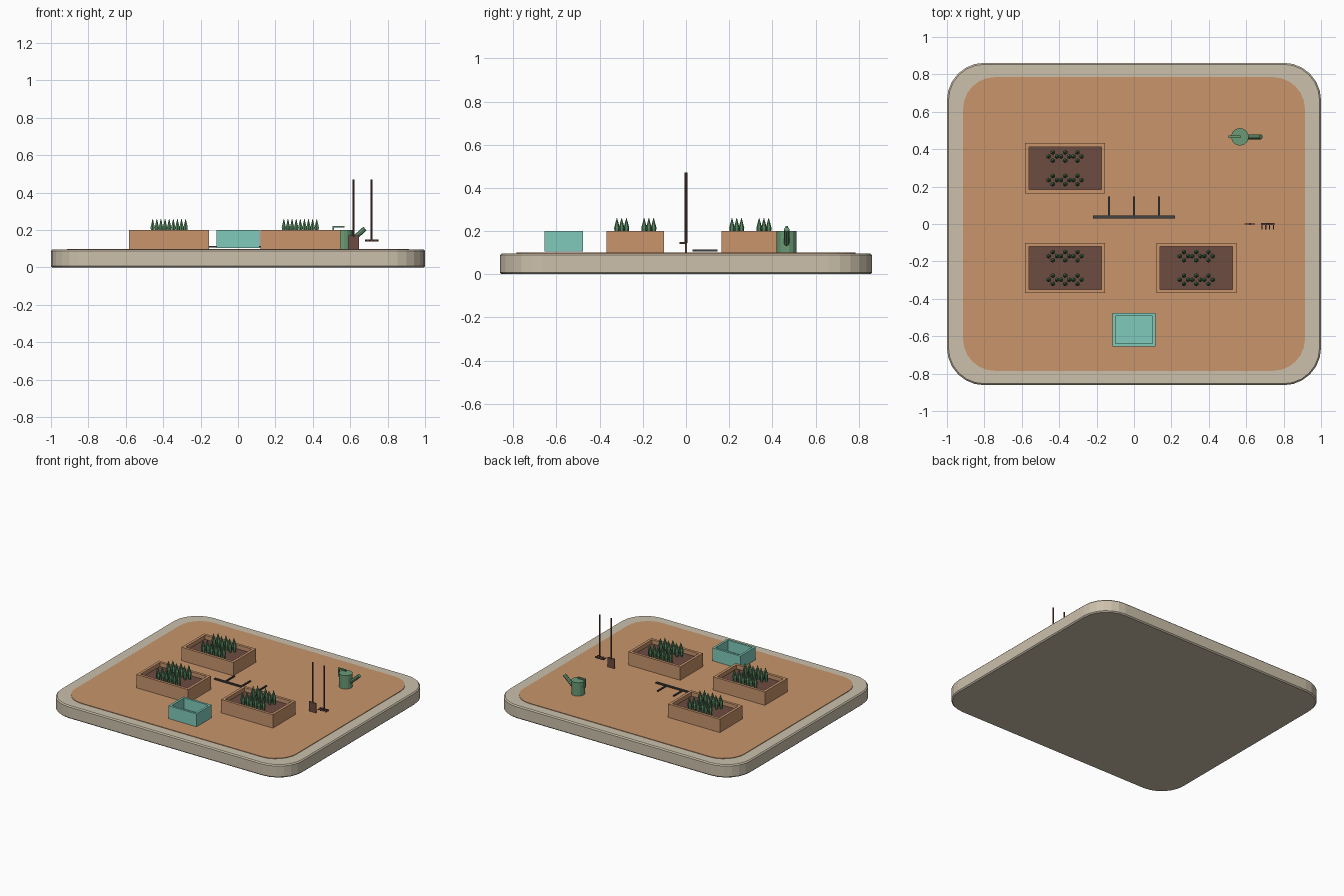
import bpy, bmesh, math
from mathutils import Vector

if "Cube" in bpy.data.objects:
    bpy.data.objects.remove(bpy.data.objects["Cube"])


def material(name, hexcode):
    m = bpy.data.materials.new(name)
    rgb = [int(hexcode[i:i + 2], 16) / 255 for i in (0, 2, 4)]
    m.diffuse_color = [c / 12.92 if c < 0.04045 else ((c + 0.055) / 1.055) ** 2.4 for c in rgb] + [1]
    m.use_nodes = True
    m.node_tree.nodes["Principled BSDF"].inputs["Base Color"].default_value = m.diffuse_color
    return m


STONE = material("stone beige", "CBC0AB")
CLAY = material("clay wood", "C8956C")
SOIL = material("soil brown", "6D4C41")
LEAF = material("leaf green", "588A62")
CAN = material("can green", "6B9B76")
TEAL = material("crate teal", "80CBBB")
HANDLE = material("handle brown", "5D4037")
IRON = material("dark iron", "424242")


def finish(bm, name, mat):
    bmesh.ops.recalc_face_normals(bm, faces=bm.faces)
    me = bpy.data.meshes.new(name)
    bm.to_mesh(me)
    bm.free()
    me.materials.append(mat)
    ob = bpy.data.objects.new(name, me)
    bpy.context.collection.objects.link(ob)
    return ob


def add_box(bm, x0, x1, y0, y1, z0, z1):
    verts = bmesh.ops.create_cube(bm, size=1)["verts"]
    for v in verts:
        v.co = Vector(((x0 + x1) / 2 + v.co.x * (x1 - x0),
                       (y0 + y1) / 2 + v.co.y * (y1 - y0),
                       (z0 + z1) / 2 + v.co.z * (z1 - z0)))


def add_rod(bm, a, b, r, sides=8, r2=None):
    a, b = Vector(a), Vector(b)
    verts = bmesh.ops.create_cone(bm, cap_ends=True, segments=sides, radius1=r,
                                  radius2=r if r2 is None else r2, depth=(b - a).length)["verts"]
    rot = Vector((0, 0, 1)).rotation_difference(b - a).to_matrix()
    for v in verts:
        v.co = rot @ v.co + (a + b) / 2


def rounded_slab(name, mat, hx, hy, r, z0, z1, bevel=0.0):
    bm = bmesh.new()
    pts = []
    for k, (sx, sy) in enumerate([(1, 1), (-1, 1), (-1, -1), (1, -1)]):
        for i in range(7):
            a = math.radians(90 * k + 15 * i)
            pts.append((sx * (hx - r) + r * math.cos(a), sy * (hy - r) + r * math.sin(a), z0))
    face = bm.faces.new([bm.verts.new(p) for p in pts])
    ext = bmesh.ops.extrude_face_region(bm, geom=[face])["geom"]
    for v in ext:
        if isinstance(v, bmesh.types.BMVert):
            v.co.z = z1
    if bevel:
        rim = [e for e in bm.edges if abs(e.verts[0].co.z - e.verts[1].co.z) < 1e-6]
        bmesh.ops.bevel(bm, geom=rim, offset=bevel, segments=1, affect='EDGES')
    return finish(bm, name, mat)


# Base slab and ground patch
rounded_slab("base_slab", STONE, 1.0, 0.862, 0.2, 0.0, 0.096, 0.008)
rounded_slab("ground_patch", CLAY, 0.914, 0.785, 0.17, 0.09, 0.1)


def planter(name, cx, cy):
    hx, hy, t = 0.214, 0.134, 0.02
    # Four boards
    bm = bmesh.new()
    for s in (-1, 1):
        add_box(bm, cx - hx, cx + hx, *sorted((cy + s * hy, cy + s * (hy - t))), 0.1, 0.2)
        add_box(bm, *sorted((cx + s * hx, cx + s * (hx - t))), cy - hy + t, cy + hy - t, 0.1, 0.2)
    finish(bm, name + "_boards", CLAY)
    bm = bmesh.new()
    add_box(bm, cx - hx + t, cx + hx - t, cy - hy + t, cy + hy - t, 0.1, 0.17)
    finish(bm, name + "_soil", SOIL)
    # Two rows of three plants, four pointed leaves each
    bm = bmesh.new()
    for i in (-1, 0, 1):
        for j in (-1, 1):
            px, py = cx + i * 0.066, cy + j * 0.063
            for dx, dy in ((1, 0), (-1, 0), (0, 1), (0, -1)):
                x, y = px + dx * 0.022, py + dy * 0.022
                add_rod(bm, (x, y, 0.16), (x, y, 0.215), 0.008, 6, 0.013)
                add_rod(bm, (x, y, 0.215), (x, y, 0.26), 0.013, 6, 0.001)
    finish(bm, name + "_plants", LEAF)


planter("back_left_planter", -0.368, 0.298)
planter("front_left_planter", -0.368, -0.235)
planter("front_right_planter", 0.333, -0.235)

# Open crate
bm = bmesh.new()
X, Y0, Y1, T = 0.116, -0.656, -0.477, 0.016
add_box(bm, -X, X, Y0, Y1, 0.104, 0.118)
for s in (-1, 1):
    add_box(bm, *sorted((s * X, s * (X - T))), Y0, Y1, 0.104, 0.2)
add_box(bm, -X + T, X - T, Y0, Y0 + T, 0.104, 0.2)
add_box(bm, -X + T, X - T, Y1 - T, Y1, 0.104, 0.2)
finish(bm, "crate", TEAL)

# Lying rack with three prongs
bm = bmesh.new()
add_box(bm, -0.219, 0.219, 0.03, 0.045, 0.106, 0.115)
for x in (-0.134, 0, 0.134):
    add_box(bm, x - 0.005, x + 0.005, 0.04, 0.147, 0.106, 0.114)
finish(bm, "lying_rack", IRON)

# Watering can
cx, cy = 0.566, 0.466
bm = bmesh.new()
add_rod(bm, (cx, cy, 0.1), (cx, cy, 0.2), 0.047, 14)
finish(bm, "can_body", CAN)
bm = bmesh.new()
add_rod(bm, (cx + 0.035, cy, 0.138), (cx + 0.113, cy, 0.208), 0.013, 8)
finish(bm, "can_spout", CAN)
bm = bmesh.new()
add_box(bm, cx - 0.062, cx + 0.003, cy - 0.006, cy + 0.006, 0.213, 0.223)
add_box(bm, cx - 0.062, cx - 0.052, cy - 0.006, cy + 0.006, 0.16, 0.213)
add_box(bm, cx - 0.055, cx - 0.04, cy - 0.006, cy + 0.006, 0.16, 0.17)
finish(bm, "can_handle", CAN)

# Standing shovel
bm = bmesh.new()
add_rod(bm, (0.618, 0, 0.16), (0.618, 0, 0.47), 0.006)
finish(bm, "shovel_handle", HANDLE)
bm = bmesh.new()
add_box(bm, 0.59, 0.648, -0.004, 0.004, 0.1, 0.172)
finish(bm, "shovel_blade", SOIL)

# Standing rake
bm = bmesh.new()
add_rod(bm, (0.714, 0, 0.145), (0.714, 0, 0.47), 0.006)
finish(bm, "rake_handle", HANDLE)
bm = bmesh.new()
add_box(bm, 0.68, 0.75, -0.006, 0.005, 0.14, 0.15)
for i in range(4):
    x = 0.684 + i * 0.0205
    add_box(bm, x - 0.003, x + 0.003, -0.03, -0.004, 0.141, 0.148)
finish(bm, "rake_head", HANDLE)
